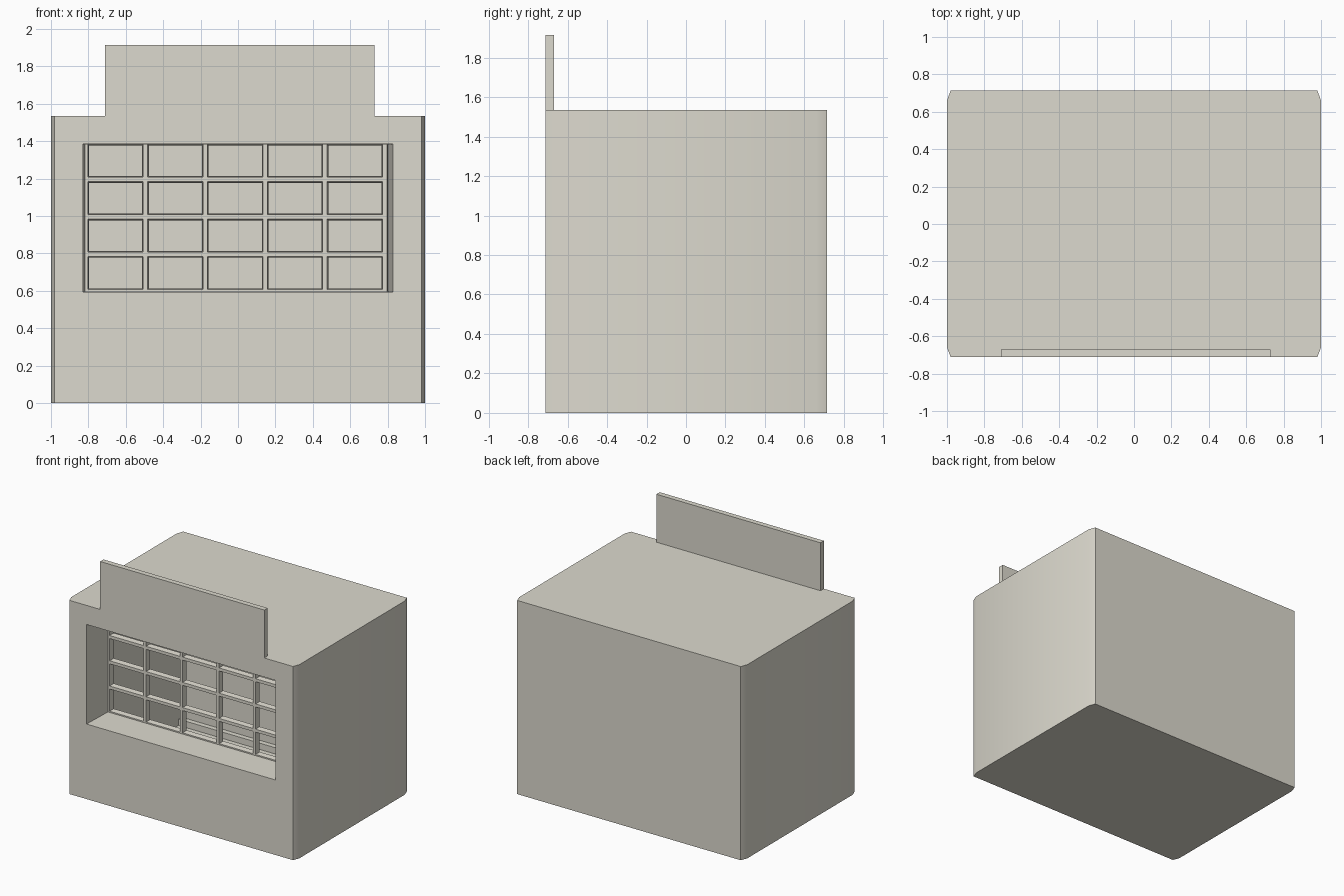
import bpy, bmesh, math

if "Cube" in bpy.data.objects:
    bpy.data.objects.remove(bpy.data.objects["Cube"])

# Warm plaster colour shared by all parts
plaster = bpy.data.materials.new("plaster")
plaster.diffuse_color = (0.72, 0.70, 0.62, 1)
plaster.use_nodes = True
plaster.node_tree.nodes["Principled BSDF"].inputs["Base Color"].default_value = plaster.diffuse_color


def new_object(name, verts, faces):
    mesh = bpy.data.meshes.new(name)
    bm = bmesh.new()
    vs = [bm.verts.new(v) for v in verts]
    for f in faces:
        bm.faces.new([vs[i] for i in f])
    bmesh.ops.recalc_face_normals(bm, faces=bm.faces[:])
    bm.to_mesh(mesh)
    bm.free()
    mesh.materials.append(plaster)
    ob = bpy.data.objects.new(name, mesh)
    bpy.context.collection.objects.link(ob)
    return ob


def loft(name, a, b):
    """Closed solid between two matching outlines."""
    n = len(a)
    sides = [(i, (i + 1) % n, n + (i + 1) % n, n + i) for i in range(n)]
    return new_object(name, a + b, [tuple(range(n)), tuple(range(n, 2 * n))] + sides)


def rect_xz(x0, x1, z0, z1, y):
    return [(x0, y, z0), (x1, y, z0), (x1, y, z1), (x0, y, z1)]


def box(name, x0, x1, y0, y1, z0, z1):
    return loft(name, rect_xz(x0, x1, z0, z1, y0), rect_xz(x0, x1, z0, z1, y1))


def select(ob):
    bpy.ops.object.select_all(action='DESELECT')
    ob.select_set(True)
    bpy.context.view_layer.objects.active = ob


def cut(ob, cutter):
    cutter.hide_render = True
    mod = ob.modifiers.new("cut", 'BOOLEAN')
    mod.operation = 'DIFFERENCE'
    mod.solver = 'EXACT'
    mod.object = cutter
    select(ob)
    bpy.ops.object.modifier_apply(modifier=mod.name)
    bpy.data.objects.remove(cutter, do_unlink=True)


# Building shell with clipped corners
plan = [(-0.98, -0.712), (0.98, -0.712), (1, -0.66), (1, 0.66),
        (0.98, 0.714), (-0.98, 0.714), (-1, 0.66), (-1, -0.66)]
H = 1.535
shell = loft("building_shell", [(x, y, 0) for x, y in plan], [(x, y, H) for x, y in plan])

# Hollow room and the deep, slightly tapered window opening
cut(shell, box("room_cutter", -0.97, 0.97, -0.42, 0.68, 0.03, 1.50))
cut(shell, loft("window_cutter",
                rect_xz(-0.832, 0.832, 0.594, 1.384, -0.76),
                rect_xz(-0.815, 0.80, 0.598, 1.382, -0.38)))
select(shell)
bpy.ops.object.shade_smooth_by_angle(angle=math.radians(30))

# Sign panel standing on the roof edge
box("sign_board", -0.71, 0.729, -0.712, -0.67, H, 1.915)

# Window bars: slightly wider at the back
F, B = -0.46, -0.418
W, T = 0.012, 0.018


def bar(name, x0, x1, z0, z1, gx, gz):
    loft(name, rect_xz(x0, x1, z0, z1, F),
         rect_xz(x0 - gx, x1 + gx, z0 - gz, z1 + gz, B))


for i in range(6):
    x = -0.815 + 0.32 * i
    bar("window_upright", x - W, x + W, 0.595, 1.384, T - W, 0)
for i in range(5):
    z = 0.595 + 0.2 * i
    bar("window_crossbar", -0.815, 0.797, z - W, z + W, 0, T - W)

# Low skirting along the back of the room
box("back_skirting", -0.97, 0.97, 0.64, 0.68, 0.03, 0.08)
